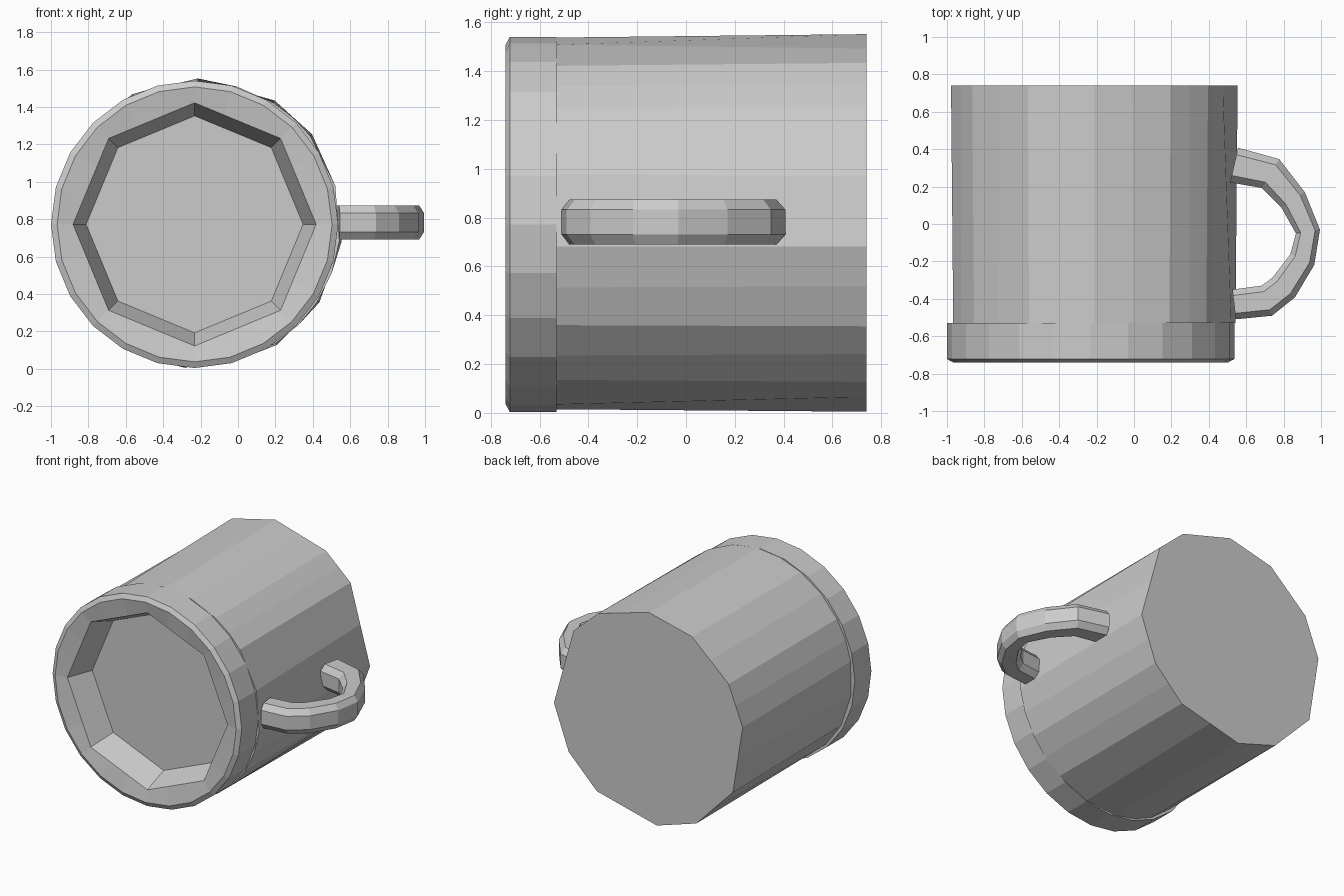
import bpy, bmesh, math
from mathutils import Vector

if "Cube" in bpy.data.objects:
    bpy.data.objects.remove(bpy.data.objects["Cube"])


def loft(name, rings, cap_start=False, cap_end=False):
    """Skin a list of equal-length point rings into one flat-shaded mesh."""
    bm = bmesh.new()
    loops = [[bm.verts.new(p) for p in ring] for ring in rings]
    n = len(loops[0])
    for a, b in zip(loops, loops[1:]):
        for i in range(n):
            bm.faces.new((a[i], a[(i + 1) % n], b[(i + 1) % n], b[i]))
    if cap_start:
        bm.faces.new(loops[0])
    if cap_end:
        bm.faces.new(loops[-1])
    bmesh.ops.recalc_face_normals(bm, faces=bm.faces)
    mesh = bpy.data.meshes.new(name)
    bm.to_mesh(mesh)
    bm.free()
    obj = bpy.data.objects.new(name, mesh)
    bpy.context.collection.objects.link(obj)
    return obj


def polar(cx, cz, y, radius, degrees):
    a = math.radians(degrees)
    return (cx + radius * math.cos(a), y, cz + radius * math.sin(a))


# Mug body: uneven twelve-sided back end, lofted to a rounder front end
BODY_ANGLES = [-7, 38, 58, 90, 117, 147, 170, 208, 240, 265, 303, 327]
front, back = [], []
for a, b in zip(BODY_ANGLES, BODY_ANGLES[1:] + [353]):
    mid, half = (a + b) / 2, math.radians((b - a) / 2)
    front += [polar(-0.215, 0.775, -0.53, 0.763, t) for t in (a, mid)]
    back += [polar(-0.215, 0.777, 0.74, 0.775, a),
             polar(-0.215, 0.777, 0.74, 0.775 * math.cos(half), mid)]
loft("mug_body", [front, back], cap_start=True, cap_end=True)

# Rim: 24 sides outside, octagonal opening inside, running back to the floor
SIDES = 24
profile = [(-0.53, 0.70, False), (-0.53, 0.768, False), (-0.722, 0.768, False),
           (-0.74, 0.735, False), (-0.72, 0.65, True), (-0.531, 0.58, True)]
rings = []
for y, r, octagonal in profile:
    ring = []
    for i in range(SIDES):
        off = math.radians((360 * i / SIDES) % 45 - 22.5)
        chord = math.cos(math.pi / 8) / math.cos(off) if octagonal else 1
        ring.append(polar(-0.232, 0.772, y, r * chord, 360 * i / SIDES))
    rings.append(ring)
loft("mug_rim", rings)

# Floor just inside the opening
loft("mug_floor", [rings[-1]], cap_start=True)

# Handle: eight-sided section swept along a loop in the horizontal plane
path = [Vector(p) for p in ((0.535, 0.315), (0.73, 0.27), (0.85, 0.13), (0.93, -0.04),
                            (0.9, -0.19), (0.80, -0.34), (0.71, -0.41), (0.535, -0.43))]
widths = [0.095, 0.09, 0.075, 0.065, 0.07, 0.08, 0.085, 0.08]
section = [(1, 0.55), (0.6, 1), (-0.6, 1), (-1, 0.55),
           (-1, -0.55), (-0.6, -1), (0.6, -1), (1, -0.55)]
rings = []
for i, p in enumerate(path):
    d = (path[min(i + 1, len(path) - 1)] - path[max(i - 1, 0)]).normalized()
    side = Vector((-d.y, d.x))
    rings.append([(p.x + side.x * u * widths[i], p.y + side.y * u * widths[i],
                   0.782 + v * 0.092) for u, v in section])
loft("mug_handle", rings, cap_start=True, cap_end=True)
